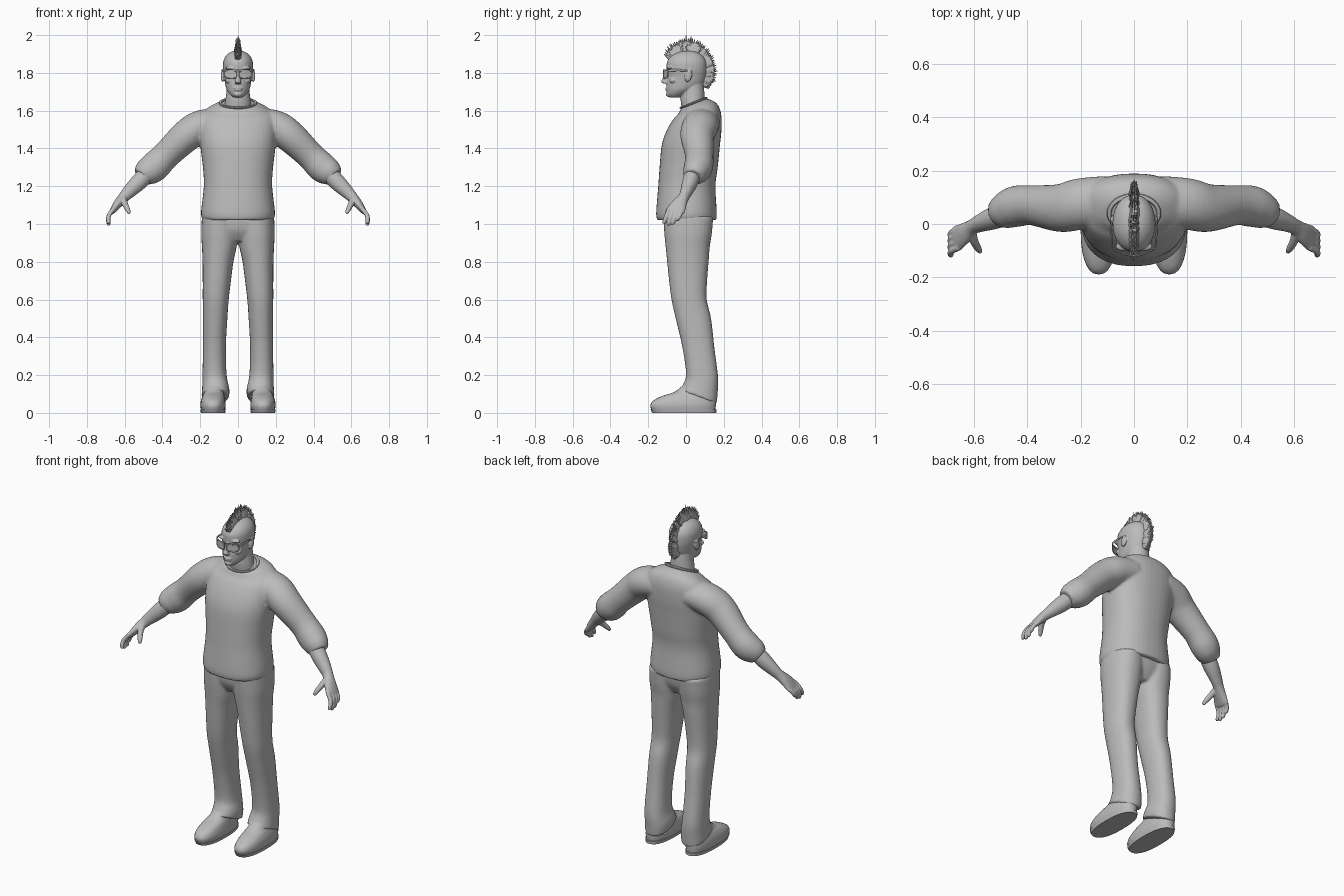
import bpy, bmesh, math, random
from mathutils import Vector, Matrix

if "Cube" in bpy.data.objects:
    bpy.data.objects.remove(bpy.data.objects["Cube"])

random.seed(4)
X, Y, Z = Vector((1, 0, 0)), Vector((0, 1, 0)), Vector((0, 0, 1))
grey = bpy.data.materials.new("plain grey")
grey.diffuse_color = (0.5, 0.5, 0.5, 1)
grey.use_nodes = True
grey.node_tree.nodes["Principled BSDF"].inputs["Base Color"].default_value = grey.diffuse_color


def spline(pts, steps):
    """Catmull-Rom interpolation of rows (x, y, z, radius_u, radius_v, tilt)."""
    pts = [tuple(p) + (0,) * (6 - len(p)) for p in pts]
    out = []
    for i in range(len(pts) - 1):
        a, b, c, d = pts[max(i - 1, 0)], pts[i], pts[i + 1], pts[min(i + 2, len(pts) - 1)]
        for k in range(steps):
            t = k / steps
            out.append([0.5 * (2 * q + (r - p) * t + (2 * p - 5 * q + 4 * r - s) * t * t
                               + (3 * q - p - 3 * r + s) * t ** 3)
                        for p, q, r, s in zip(a, b, c, d)])
    return out + [list(pts[-1])]


def loft(bm, pts, ref=None, power=2.0, seg=28, steps=5, side=1):
    """Skin of superellipse rings: horizontal, or square to the path when ref is given."""
    rows = spline(pts, steps)
    rings = []
    for i, (x, y, z, ru, rv, tilt) in enumerate(rows):
        u, v = X, Y + Z * tilt
        if ref:
            t = Vector(rows[min(i + 1, len(rows) - 1)][:3]) - Vector(rows[max(i - 1, 0)][:3])
            t.normalize()
            u = (ref - t * ref.dot(t)).normalized()
            v = t.cross(u)
        ring = []
        for k in range(seg):
            a = 2 * math.pi * k / seg
            c, s = math.cos(a), math.sin(a)
            p = Vector((x, y, z)) + u * ru * math.copysign(abs(c) ** (2 / power), c) \
                + v * rv * math.copysign(abs(s) ** (2 / power), s)
            ring.append(bm.verts.new((p.x * side, p.y, p.z)))
        rings.append(ring)
    for a, b in zip(rings, rings[1:]):
        for k in range(seg):
            bm.faces.new((a[k], a[(k + 1) % seg], b[(k + 1) % seg], b[k]))
    bm.faces.new(rings[0])
    bm.faces.new(rings[-1])


def blob(bm, centre, radii, tilt=0):
    m = Matrix.Translation(centre) @ Matrix.Rotation(tilt, 4, 'X') @ Matrix.Diagonal((*radii, 1))
    bmesh.ops.create_uvsphere(bm, u_segments=20, v_segments=12, radius=1, matrix=m)


def make(name, bm, voxel=0, relax=4):
    """Finish a part; voxel fuses overlapping pieces into one soft skin."""
    bmesh.ops.recalc_face_normals(bm, faces=bm.faces)
    me = bpy.data.meshes.new(name)
    bm.to_mesh(me)
    bm.free()
    me.materials.append(grey)
    me.polygons.foreach_set("use_smooth", [True] * len(me.polygons))
    ob = bpy.data.objects.new(name, me)
    bpy.context.collection.objects.link(ob)
    if voxel:
        r = ob.modifiers.new("fuse", 'REMESH')
        r.mode, r.voxel_size, r.use_smooth_shade = 'VOXEL', voxel, True
        s = ob.modifiers.new("relax", 'SMOOTH')
        s.factor, s.iterations = 0.5, relax
    else:
        me.set_sharp_from_angle(angle=math.radians(40))
    return ob


def span(z, front, back, rx, tilt=0, cx=0):
    """Horizontal ring given by its front and back y."""
    return (cx, (front + back) / 2, z, rx, (back - front) / 2, tilt)


# Sweater: torso with rolled-up sleeves
bm = bmesh.new()
loft(bm, [span(1.02, -.152, .16, .186), span(1.06, -.158, .163, .196), span(1.2, -.147, .156, .181),
          span(1.3, -.14, .168, .186), span(1.42, -.128, .18, .2), span(1.5, -.1, .188, .205),
          span(1.57, -.065, .186, .198, .1), span(1.61, -.04, .165, .16, .25),
          span(1.633, -.03, .125, .112, .35), span(1.637, -.025, .105, .09, .4)], power=2.3, seg=40)
for s in (1, -1):
    loft(bm, [(.10, .085, 1.535, .095, .08), (.2, .075, 1.515, .096, .086), (.275, .06, 1.465, .09, .085),
              (.38, .07, 1.365, .075, .075), (.44, .066, 1.305, .077, .08), (.483, .05, 1.272, .068, .072),
              (.51, .04, 1.247, .052, .054)], ref=Y, side=s)
make("sweater", bm, .008)

# Ribbed neckline
bm = bmesh.new()
neckline = [(.093 * math.cos(a), .04 + .066 * math.sin(a), 1.641 + .026 * math.sin(a), .006, .009)
            for a in (2 * math.pi * i / 24 for i in range(25))]
loft(bm, neckline, ref=Z, seg=8, steps=2)
make("neckline", bm)

# Trousers: hips and two legs
bm = bmesh.new()
loft(bm, [(0, .012, 1.05, .183, .128), (0, .01, .97, .18, .118), (0, .01, .91, .08, .085)], power=2.4)
for s in (1, -1):
    loft(bm, [span(1.04, -.12, .145, .094, 0, .097), span(.95, -.115, .137, .097, 0, .098),
              span(.88, -.108, .126, .092, 0, .099), span(.8, -.1, .12, .082, 0, .106),
              span(.7, -.09, .112, .075, 0, .112), span(.6, -.077, .11, .069, 0, .118),
              span(.5, -.055, .133, .065, 0, .121), span(.35, -.02, .15, .061, 0, .125),
              span(.2, 0, .17, .064, -.1, .124), span(.13, -.015, .168, .072, -.25, .118),
              span(.085, -.035, .163, .073, -.38, .12)], power=2.25, side=s)
make("trousers", bm, .008)

# Shoes with soles
for s, label in ((1, "left"), (-1, "right")):
    bm = bmesh.new()
    loft(bm, [span(.014, -.182, .155, .063, 0, .132), span(.04, -.189, .158, .067, 0, .132),
              span(.066, -.172, .158, .064, 0, .132), span(.09, -.125, .155, .058, 0, .13),
              span(.112, -.06, .15, .052, 0, .127), span(.15, -.012, .145, .05, 0, .122)],
         power=2.4, side=s)
    make(label + "_shoe", bm)
    bm = bmesh.new()
    loft(bm, [span(0, -.178, .16, .064, 0, .132), span(.018, -.188, .162, .068, 0, .132)],
         power=2.4, steps=1, side=s)
    make(label + "_sole", bm)

# Forearms, hands, fingers and thumbs
bm = bmesh.new()
for s in (1, -1):
    loft(bm, [(.455, .045, 1.295, .043, .045), (.525, .022, 1.222, .042, .044), (.575, .003, 1.173, .033, .036),
              (.605, -.012, 1.142, .029, .029), (.635, -.035, 1.108, .04, .024),
              (.66, -.052, 1.075, .048, .017), (.67, -.056, 1.062, .046, .013)], ref=Y, side=s)
    for y, tip in ((-.088, 1.002), (-.064, .992), (-.041, .997), (-.019, 1.016)):
        loft(bm, [(.655, y, 1.085, .012, .012), (.681, y - .012, 1.05, .012, .012),
                  (.687, y - .022, (1.05 + tip) / 2, .0115, .0115), (.685, y - .028, tip + .006, .01, .01),
                  (.684, y - .029, tip, .006, .006)], ref=Y, seg=12, side=s)
    loft(bm, [(.608, -.03, 1.132, .018, .02), (.598, -.065, 1.105, .016, .016),
              (.583, -.092, 1.075, .013, .013), (.575, -.105, 1.056, .008, .008)], ref=X, seg=12, side=s)
make("forearms_and_hands", bm, .004, 2)

# Head with neck, nose, lips, brows, cheeks and ears
bm = bmesh.new()
loft(bm, [(0, .045, 1.58, .078, .062), (0, .036, 1.65, .068, .064), (0, .035, 1.7, .061, .062),
          (0, .03, 1.76, .058, .06)])
loft(bm, [span(1.67, -.088, -.035, .024), span(1.685, -.1, .0, .042), span(1.71, -.103, .05, .06),
          span(1.74, -.104, .09, .068), span(1.78, -.1, .105, .074), span(1.82, -.103, .11, .08),
          span(1.86, -.1, .107, .078), span(1.89, -.077, .09, .064), span(1.91, -.042, .06, .04),
          span(1.917, -.01, .03, .015)], power=2.1)
loft(bm, [(0, -.098, 1.81, .009, .012), (0, -.108, 1.775, .011, .015), (0, -.114, 1.755, .017, .018),
          (0, -.108, 1.743, .015, .013)], seg=16)
blob(bm, (0, -.1, 1.719), (.026, .011, .005))
blob(bm, (0, -.1, 1.709), (.022, .011, .005))
blob(bm, (0, -.093, 1.687), (.022, .014, .014))
for s in (1, -1):
    blob(bm, (.035 * s, -.084, 1.826), (.034, .017, .009))
    blob(bm, (.045 * s, -.068, 1.76), (.022, .02, .016))
    blob(bm, (.081 * s, .012, 1.785), (.01, .019, .034), -.2)
make("head", bm, .0035, 2)


# Glasses: wrapped rims, lenses, bridge and temples
def wrap(x, z):
    return (x, -.119 + 4.5 * x * x, z)


rims, lenses = bmesh.new(), bmesh.new()
for s in (1, -1):
    outline = []
    for i in range(25):
        c, d = math.cos(i * math.pi / 12), math.sin(i * math.pi / 12)
        outline.append(wrap(s * (.041 + .033 * math.copysign(abs(c) ** .7, c)),
                            1.793 + .022 * math.copysign(abs(d) ** .7, d) - (.003 * c if d < 0 else 0) * -1))
    loft(rims, [(*p, .003, .003) for p in outline], ref=Y, seg=8, steps=1)
    mid = lenses.verts.new(wrap(s * .041, 1.793))
    edge = [lenses.verts.new(p) for p in outline[:-1]]
    for k in range(24):
        lenses.faces.new((mid, edge[k], edge[(k + 1) % 24]))
    loft(rims, [(.074, -.094, 1.809, .003, .006), (.082, -.075, 1.814, .003, .006),
                (.085, -.01, 1.813, .003, .005), (.084, .03, 1.805, .003, .004)], ref=X, seg=8, side=s)
loft(rims, [(*wrap(x, 1.814), .003, .004) for x in (-.07, -.035, 0, .035, .07)], ref=Y, seg=8)
make("glasses_frame", rims)
make("glasses_lenses", lenses)


# Mohawk: solid crest along the skull plus rows of spikes
def length(th):
    d = math.degrees(th)
    return .055 + .03 * (d - 38) / 52 if d < 90 else .085 - .027 * min((d - 90) / 60, 1) - max(d - 190, 0) * .001


bm = bmesh.new()
rows = []
for i in range(49):
    th = math.radians(38 + 176 * i / 48)
    out = Vector((0, -math.cos(th), math.sin(th)))
    root = Vector((0, .005 + .107 * out.y, 1.8 + .115 * out.z))
    wob = random.uniform(-.003, .003)
    rows.append([bm.verts.new(root + out * h * length(th) + X * (x + wob))
                 for x, h in ((-.02, -.25), (-.018, .1), (-.009, .62 + wob * 20), (.009, .62 + wob * 20),
                              (.018, .1), (.02, -.25))])
    for x in (-.008, 0, .008):
        a = th + random.uniform(-.05, .05)
        size = length(th) * random.uniform(.8, 1) * (1 if x == 0 else .85)
        m = (Matrix.Translation(root + X * (x + wob)) @ Matrix.Rotation(math.pi / 2 - a, 4, 'X')
             @ Matrix.Translation((0, 0, size / 2)) @ Matrix.Diagonal((.8, 1, 1, 1)))
        bmesh.ops.create_cone(bm, segments=6, radius1=.012, radius2=.0015, depth=size,
                              cap_ends=True, matrix=m)
for a, b in zip(rows, rows[1:]):
    for k in range(6):
        bm.faces.new((a[k], a[(k + 1) % 6], b[(k + 1) % 6], b[k]))
bm.faces.new(rows[0])
bm.faces.new(rows[-1])
make("mohawk", bm)
